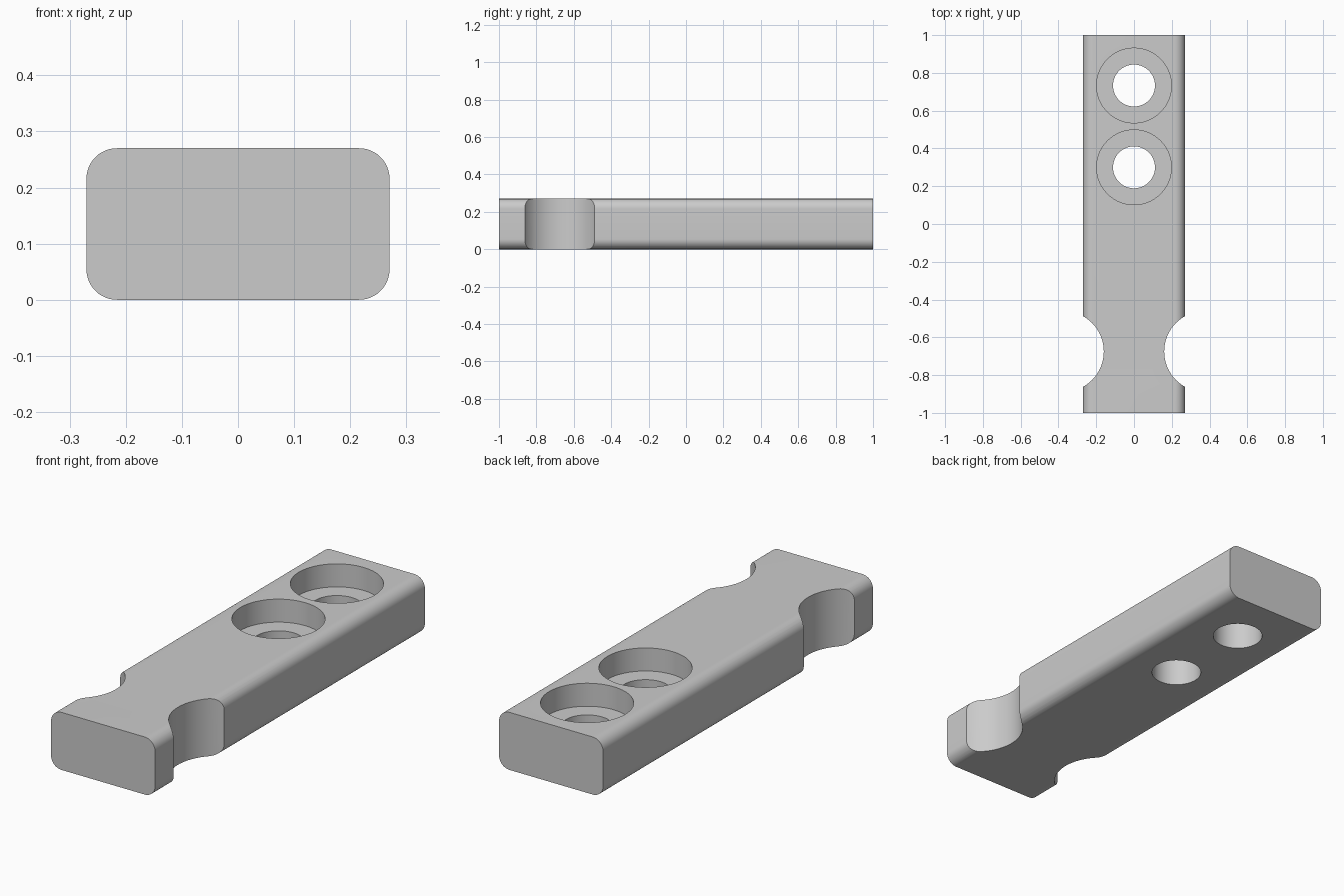
import bpy
import math

LENGTH, WIDTH, HEIGHT = 2.0, 0.54, 0.27

old = bpy.data.objects.get("Cube")
if old:
    bpy.data.objects.remove(old, do_unlink=True)

grey = bpy.data.materials.new("plain grey")
grey.use_nodes = True
colour = (0.6, 0.6, 0.6, 1)
grey.diffuse_color = colour
grey.node_tree.nodes["Principled BSDF"].inputs["Base Color"].default_value = colour


def rounded_bar(name, radius, steps=12):
    """Rounded rectangle cross-section swept along y."""
    section = []
    for i, (sx, sz) in enumerate([(1, 1), (-1, 1), (-1, -1), (1, -1)]):
        cx = sx * (WIDTH / 2 - radius)
        cz = HEIGHT / 2 + sz * (HEIGHT / 2 - radius)
        for k in range(steps + 1):
            a = math.pi / 2 * (i + k / steps)
            section.append((cx + radius * math.cos(a), cz + radius * math.sin(a)))
    n = len(section)
    verts = [(x, y, z) for y in (-LENGTH / 2, LENGTH / 2) for x, z in section]
    faces = [(i, i + n, (i + 1) % n + n, (i + 1) % n) for i in range(n)]
    faces += [tuple(range(n)), tuple(reversed(range(n, 2 * n)))]
    mesh = bpy.data.meshes.new(name)
    mesh.from_pydata(verts, [], faces)
    obj = bpy.data.objects.new(name, mesh)
    bpy.context.collection.objects.link(obj)
    mesh.materials.append(grey)
    return obj


def cut_cylinder(target, name, x, y, radius, bottom, top):
    """Subtract an upright cylinder, then remove the cutter."""
    bpy.ops.mesh.primitive_cylinder_add(
        vertices=96, radius=radius, depth=top - bottom,
        location=(x, y, (top + bottom) / 2))
    cutter = bpy.context.object
    cutter.name = name
    cutter.hide_render = True
    cutter.data.materials.append(grey)
    mod = target.modifiers.new(name, "BOOLEAN")
    mod.operation = "DIFFERENCE"
    mod.solver = "EXACT"
    mod.object = cutter
    bpy.ops.object.select_all(action="DESELECT")
    target.select_set(True)
    bpy.context.view_layer.objects.active = target
    bpy.ops.object.modifier_apply(modifier=mod.name)
    bpy.data.objects.remove(cutter, do_unlink=True)


bar = rounded_bar("bar", 0.054)

# Counterbored screw holes
for y in (0.30, 0.733):
    cut_cylinder(bar, "screw_hole", 0, y, 0.111, -0.1, HEIGHT + 0.1)
    cut_cylinder(bar, "counterbore", 0, y, 0.198, HEIGHT - 0.108, HEIGHT + 0.1)

# Scooped notches on both sides
for side in (-1, 1):
    cut_cylinder(bar, "side_notch", side * 0.374, -0.675, 0.214, -0.1, HEIGHT + 0.1)

# Smooth curves with crisp edges
bpy.ops.object.select_all(action="DESELECT")
bar.select_set(True)
bpy.context.view_layer.objects.active = bar
bpy.ops.object.shade_smooth_by_angle(angle=math.radians(30))
